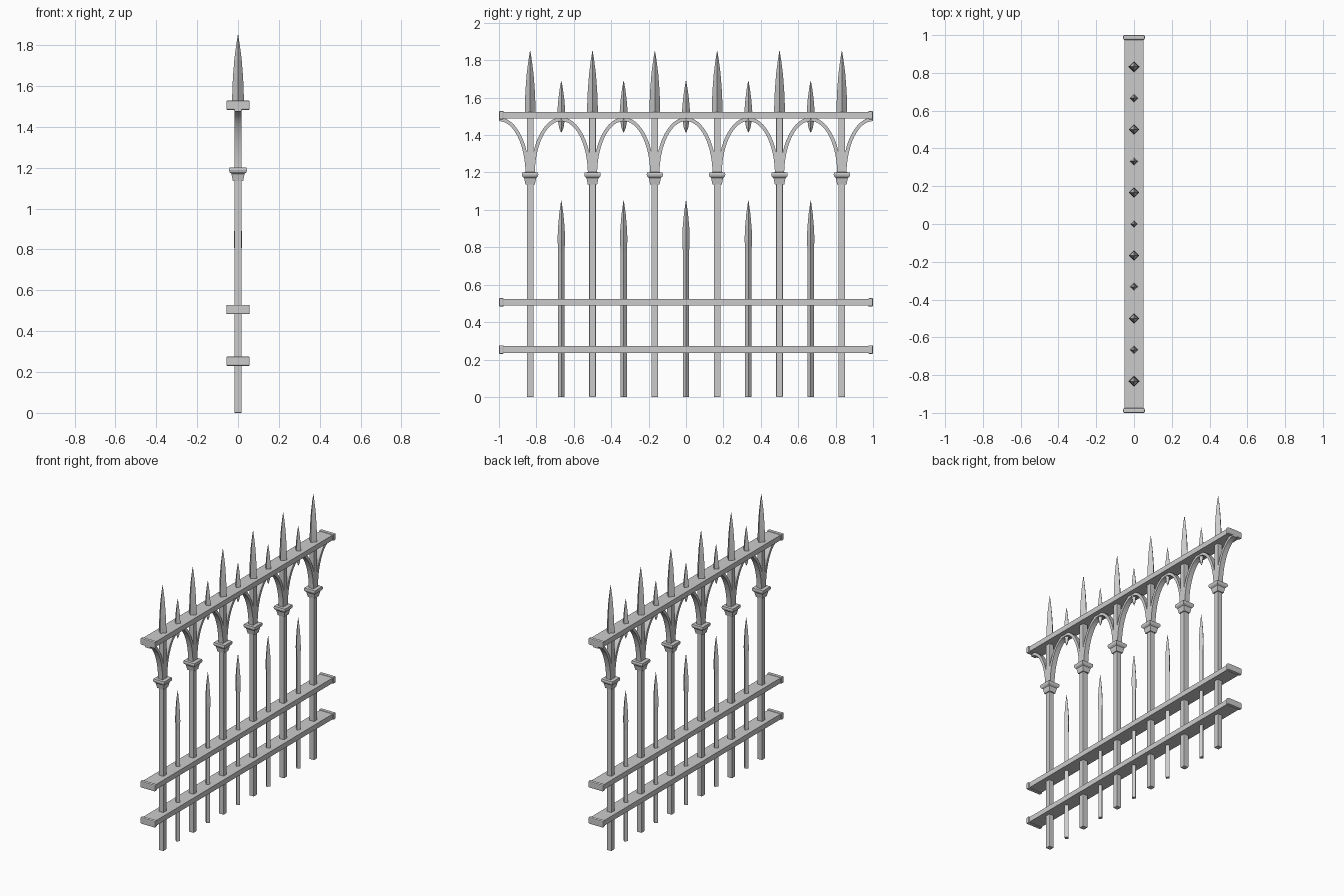
import bpy, bmesh, math

if "Cube" in bpy.data.objects:
    bpy.data.objects.remove(bpy.data.objects["Cube"])

def finish(bm, name):
    bmesh.ops.recalc_face_normals(bm, faces=bm.faces)
    me = bpy.data.meshes.new(name)
    bm.to_mesh(me)
    bm.free()
    ob = bpy.data.objects.new(name, me)
    bpy.context.collection.objects.link(ob)
    return ob

def box(name, half_x, y0, y1, z0, z1, bevel=0):
    bm = bmesh.new()
    bmesh.ops.create_cube(bm, size=1)
    for v in bm.verts:
        v.co = (v.co.x * 2 * half_x, (y0 + y1) / 2 + v.co.y * (y1 - y0), (z0 + z1) / 2 + v.co.z * (z1 - z0))
    ob = finish(bm, name)
    if bevel:
        m = ob.modifiers.new("bevel", 'BEVEL')
        m.width, m.segments = bevel, 2
    return ob

def four_sided(name, y, profile, diamond):
    """Stack of square rings from (half width or half diagonal, z) pairs."""
    bm = bmesh.new()
    start = 0 if diamond else math.pi / 4
    k = 1 if diamond else math.sqrt(2)
    rings = [[bm.verts.new((r * k * math.cos(start + i * math.pi / 2),
                            y + r * k * math.sin(start + i * math.pi / 2), z))
              for i in range(4)] for r, z in profile]
    for a, b in zip(rings, rings[1:]):
        for i in range(4):
            j = (i + 1) % 4
            bm.faces.new((a[i], a[j], b[j], b[i]))
    bm.faces.new(rings[0])
    bm.faces.new(rings[-1])
    return finish(bm, name)

def arch_half(name, y_post, side, n=12):
    """Quarter-ellipse bracket from the capital up to the top rail."""
    bm = bmesh.new()
    yc = y_post + side / 6
    rings = []
    for i in range(n + 1):
        a = math.pi / 2 * i / n
        ring = []
        for ry, rz, x in ((.142, .285, -.018), (.142, .285, .018), (.162, .305, .018), (.162, .305, -.018)):
            ring.append(bm.verts.new((x, yc - side * ry * math.cos(a), 1.19 + rz * math.sin(a))))
        rings.append(ring)
    for p, q in zip(rings, rings[1:]):
        for i in range(4):
            j = (i + 1) % 4
            bm.faces.new((p[i], p[j], q[j], q[i]))
    bm.faces.new(rings[0])
    bm.faces.new(rings[-1])
    ob = finish(bm, name)
    for f in ob.data.polygons:
        f.use_smooth = True
    ob.data.set_sharp_from_angle(angle=math.radians(30))

# horizontal rails with end caps
for z in (.253, .506, 1.506):
    box("rail", .05, -.99, .99, z - .018, z + .018)
    for s in (-1, 1):
        box("rail_end_cap", .057, s * .9875 - .0125, s * .9875 + .0125, z - .023, z + .023, .006)

# tall posts with capitals, brackets and spear points
for i in range(6):
    y = (i - 2.5) / 3
    box("post", .018, y - .018, y + .018, 0, 1.51, .003)
    four_sided("capital", y, [(.025, 1.135), (.032, 1.17), (.041, 1.178), (.044, 1.188), (.042, 1.2), (.02, 1.202)], False)
    for s in (-1, 1):
        arch_half("arch_bracket", y, s)
    four_sided("post_spear", y, [(.029, 1.5), (.028, 1.57), (.025, 1.64), (.018, 1.73), (.009, 1.8), (.001, 1.85)], True)

# short pickets and small finials between the posts
for i in range(5):
    y = (i - 2) / 3
    four_sided("short_picket", y, [(.017, 0), (.017, .78), (.02, .84), (.018, .9), (.011, .98), (.001, 1.05)], True)
    four_sided("small_finial", y, [(.002, 1.415), (.012, 1.44), (.02, 1.49), (.021, 1.53), (.016, 1.59), (.009, 1.645), (.001, 1.69)], True)
